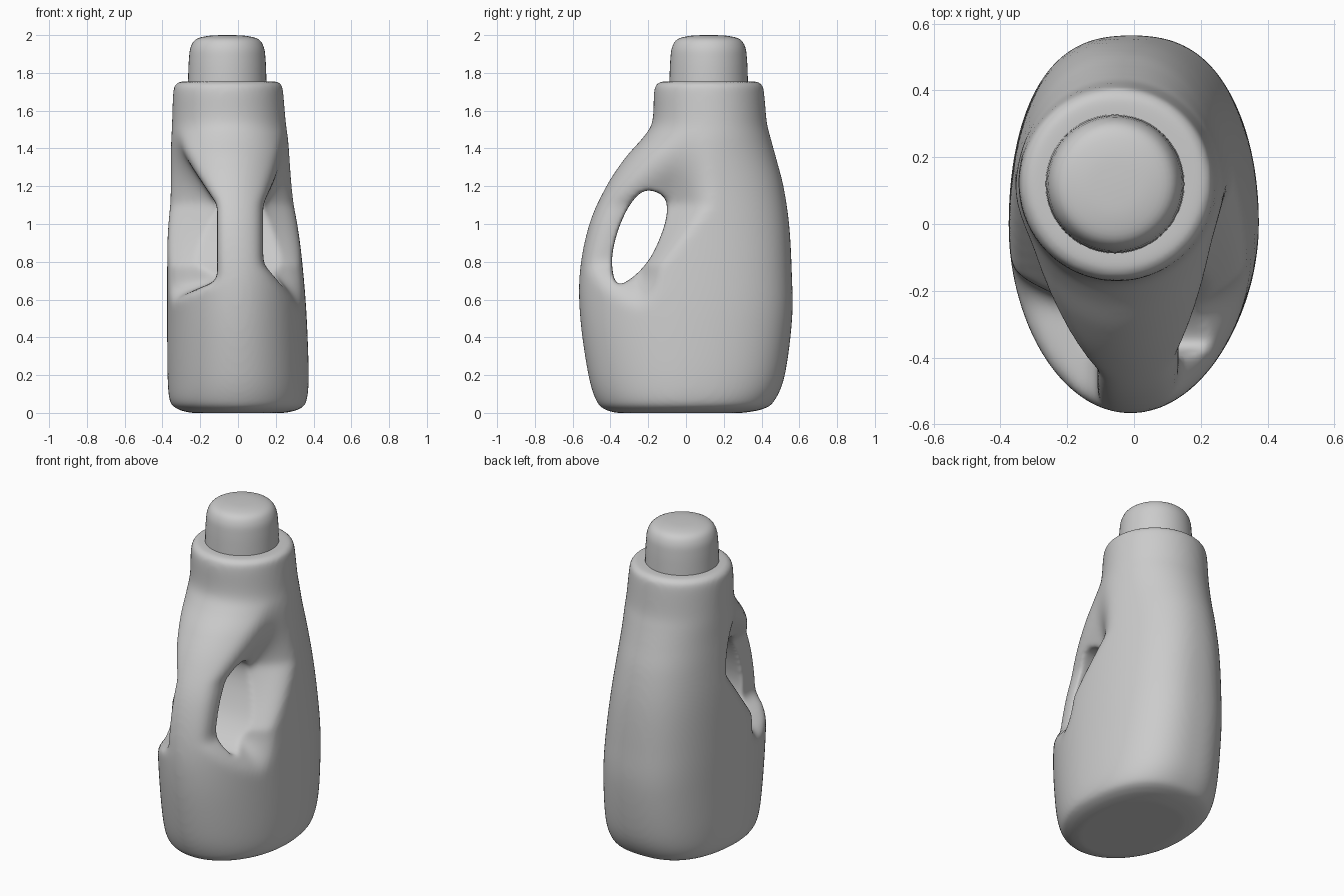
import bpy, bmesh, math
from mathutils import Vector

old = bpy.data.objects.get("Cube")
if old:
    bpy.data.objects.remove(old, do_unlink=True)

grey = bpy.data.materials.new("plain_grey")
grey.use_nodes = True
grey.diffuse_color = (0.6, 0.6, 0.6, 1)
grey.node_tree.nodes["Principled BSDF"].inputs["Base Color"].default_value = (0.6, 0.6, 0.6, 1)


def add_object(name, rings):
    """Loft closed rings of points into a capped solid."""
    bm = bmesh.new()
    loops = [[bm.verts.new(p) for p in ring] for ring in rings]
    for low, high in zip(loops, loops[1:]):
        for i in range(len(low)):
            j = (i + 1) % len(low)
            bm.faces.new((low[i], low[j], high[j], high[i]))
    bm.faces.new(reversed(loops[0]))
    bm.faces.new(loops[-1])
    bmesh.ops.recalc_face_normals(bm, faces=bm.faces)
    mesh = bpy.data.meshes.new(name)
    bm.to_mesh(mesh)
    bm.free()
    mesh.materials.append(grey)
    obj = bpy.data.objects.new(name, mesh)
    bpy.context.collection.objects.link(obj)
    return obj


def spline(rows, steps, closed=False):
    """Catmull-Rom interpolation through rows of any length."""
    rows = [Vector(r) for r in rows]
    n = len(rows)
    pick = (lambda i: rows[i % n]) if closed else (lambda i: rows[min(max(i, 0), n - 1)])
    out = []
    for i in range(n if closed else n - 1):
        a, b, c, d = (pick(i + k) for k in (-1, 0, 1, 2))
        for s in range(steps):
            t = s / steps
            out.append(b + (c - a) * (t / 2) + (a * 2 - b * 5 + c * 4 - d) * (t * t / 2)
                       + (b * 3 - a - c * 3 + d) * (t ** 3 / 2))
    if not closed:
        out.append(rows[-1])
    return out


# Grip axis in the side plane (y, z), and the middle and half width of the grip in x
GRIP_LOW, GRIP_HIGH = Vector((-0.37, 0.78)), Vector((-0.18, 1.10))
GRIP_X, GRIP_HALF = 0.012, 0.122


def width_limit(y, z, side, full):
    """Half width allowed by the finger recess, which fades up, down and backwards."""
    k = min(max((z - GRIP_LOW.y) / (GRIP_HIGH.y - GRIP_LOW.y), 0), 1)
    axis_y = GRIP_LOW.x + k * (GRIP_HIGH.x - GRIP_LOW.x)
    back = max((y - axis_y) * 0.86 - 0.085, 0) / (0.12 + 0.06 * k)
    up = max(z - 1.1, 0) / 0.42
    down = max(0.70 - z, 0) / 0.12 if side < 0 else max(0.79 - z, 0) / 0.26
    return GRIP_HALF + (full + 0.03 - GRIP_HALF) * min(math.hypot(back, up, down), 2)


def soft_min(a, b, blend=0.07):
    h = max(blend - abs(a - b), 0)
    return min(a, b) - h * h / (4 * blend)


# Bottle body: z, front, back, right, left
LEVELS = [
    (0.0, -0.37, 0.3, -0.25, 0.25),
    (0.018, -0.43, 0.4, -0.315, 0.32),
    (0.06, -0.473, 0.465, -0.36, 0.362),
    (0.2, -0.517, 0.523, -0.373, 0.374),
    (0.5, -0.56, 0.562, -0.375, 0.364),
    (0.75, -0.562, 0.56, -0.375, 0.345),
    (1.0, -0.512, 0.546, -0.372, 0.317),
    (1.2, -0.422, 0.516, -0.364, 0.292),
    (1.35, -0.322, 0.477, -0.358, 0.276),
    (1.46, -0.226, 0.447, -0.353, 0.264),
    (1.54, -0.179, 0.428, -0.349, 0.253),
    (1.69, -0.17, 0.414, -0.344, 0.24),
    (1.737, -0.16, 0.404, -0.334, 0.232),
    (1.755, -0.13, 0.375, -0.305, 0.205),
]


def body_ring(row, count=112):
    z, y0, y1, x0, x1 = row
    cx, cy = (x0 + x1) / 2, (y0 + y1) / 2
    t = min(max(1.6 - z, 0), 1)
    square = t * t * (3 - 2 * t)
    ring = []
    for i in range(count):
        a = math.tau * i / count
        c, s = math.cos(a), math.sin(a)
        power = 2 / (2 + square * 0.45 * max(s, 0) ** 0.5)
        x = cx + (x1 - x0) / 2 * math.copysign(abs(c) ** power, c)
        y = cy + (y1 - y0) / 2 * math.copysign(abs(s) ** power, s)
        offset = x - GRIP_X
        full = abs((x1 if offset > 0 else x0) - GRIP_X)
        limit = width_limit(y, z, offset, full)
        offset = math.copysign(soft_min(abs(offset), limit), offset)
        ring.append((GRIP_X + offset, y, z))
    return ring


body = add_object("bottle_body", [body_ring(r) for r in spline(LEVELS, 8)])

# Finger hole cutter
HOLE = [(-0.365, 0.685), (-0.392, 0.8), (-0.368, 0.94), (-0.31, 1.08), (-0.24, 1.165),
        (-0.175, 1.175), (-0.115, 1.14), (-0.1, 1.07), (-0.125, 0.96), (-0.19, 0.82), (-0.28, 0.72)]
outline = spline(HOLE, 6, closed=True)
cutter = add_object("finger_hole_cutter", [[(x, p.x, p.y) for p in outline] for x in (-0.6, 0.6)])
cutter.hide_render = True


def remesh(name):
    mod = body.modifiers.new(name, "REMESH")
    mod.mode = "VOXEL"
    mod.voxel_size = 0.012


remesh("even_skin")
cut = body.modifiers.new("finger_hole", "BOOLEAN")
cut.operation = "DIFFERENCE"
cut.solver = "EXACT"
cut.object = cutter
remesh("blended_skin")
soft = body.modifiers.new("soft_edges", "SMOOTH")
soft.factor = 0.5
soft.iterations = 16

bpy.ops.object.select_all(action="DESELECT")
bpy.context.view_layer.objects.active = body
body.select_set(True)
for name in [m.name for m in body.modifiers]:
    bpy.ops.object.modifier_apply(modifier=name)
bpy.data.objects.remove(cutter, do_unlink=True)
body.data.materials.clear()
body.data.materials.append(grey)
for face in body.data.polygons:
    face.material_index = 0

# Round cap with a domed edge
CAP = [(0.209, 1.7), (0.207, 1.78), (0.203, 1.87), (0.194, 1.935),
       (0.165, 1.978), (0.1, 1.996), (0.02, 2.0)]
cap = add_object("cap", [
    [(-0.057 + r * math.cos(math.tau * i / 48), 0.12 + r * math.sin(math.tau * i / 48), z)
     for i in range(48)] for r, z in spline(CAP, 4)])

for obj in (body, cap):
    obj.select_set(True)
    bpy.context.view_layer.objects.active = obj
bpy.ops.object.shade_smooth_by_angle(angle=math.radians(60))
